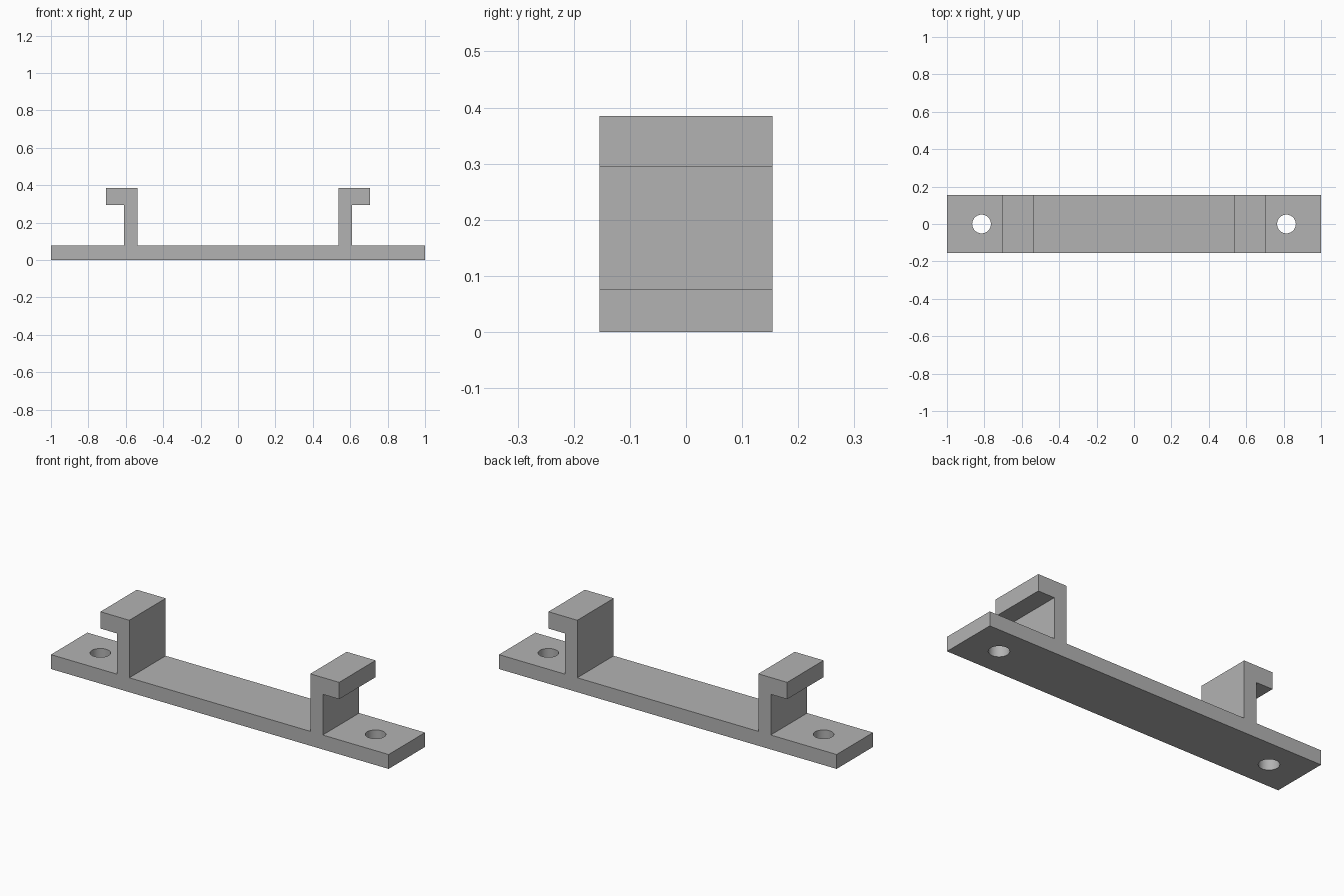
import bpy
import bmesh
import math

DEPTH = 0.308
HOLE_X, HOLE_RADIUS = 0.815, 0.05

# Remove the default cube
cube = bpy.data.objects.get("Cube")
if cube:
    bpy.data.objects.remove(cube, do_unlink=True)

# Plain grey material
grey = bpy.data.materials.new("plain_grey")
grey.use_nodes = True
colour = (0.45, 0.45, 0.45, 1)
grey.diffuse_color = colour
grey.node_tree.nodes["Principled BSDF"].inputs["Base Color"].default_value = colour

# Bracket: half profile of base, post and outward hook, mirrored in x
half = [(1, 0), (1, 0.077), (0.61, 0.077), (0.61, 0.295),
        (0.707, 0.295), (0.707, 0.385), (0.536, 0.385), (0.536, 0.077)]
profile = half + [(-x, z) for x, z in reversed(half)]

bm = bmesh.new()
front = bm.faces.new([bm.verts.new((x, -DEPTH / 2, z)) for x, z in profile])
extruded = bmesh.ops.extrude_face_region(bm, geom=[front])["geom"]
moved = [v for v in extruded if isinstance(v, bmesh.types.BMVert)]
bmesh.ops.translate(bm, verts=moved, vec=(0, DEPTH, 0))
bmesh.ops.recalc_face_normals(bm, faces=bm.faces)
mesh = bpy.data.meshes.new("mounting_bracket")
bm.to_mesh(mesh)
bm.free()
bracket = bpy.data.objects.new("mounting_bracket", mesh)
bpy.context.collection.objects.link(bracket)
mesh.materials.append(grey)

# Screw holes through both ends of the base
for side, name in ((1, "left"), (-1, "right")):
    bpy.ops.mesh.primitive_cylinder_add(vertices=48, radius=HOLE_RADIUS, depth=0.4,
                                        location=(side * HOLE_X, 0, 0.04))
    cutter = bpy.context.object
    cutter.name = name + "_hole_cutter"
    cutter.hide_render = True
    cutter.data.materials.append(grey)
    cut = bracket.modifiers.new(name + "_screw_hole", "BOOLEAN")
    cut.operation = "DIFFERENCE"
    cut.solver = "EXACT"
    cut.object = cutter
    bpy.ops.object.select_all(action="DESELECT")
    bracket.select_set(True)
    bpy.context.view_layer.objects.active = bracket
    bpy.ops.object.modifier_apply(modifier=cut.name)
    bpy.data.objects.remove(cutter, do_unlink=True)

# Smooth hole walls, crisp edges elsewhere
bpy.ops.object.shade_smooth_by_angle(angle=math.radians(30))
